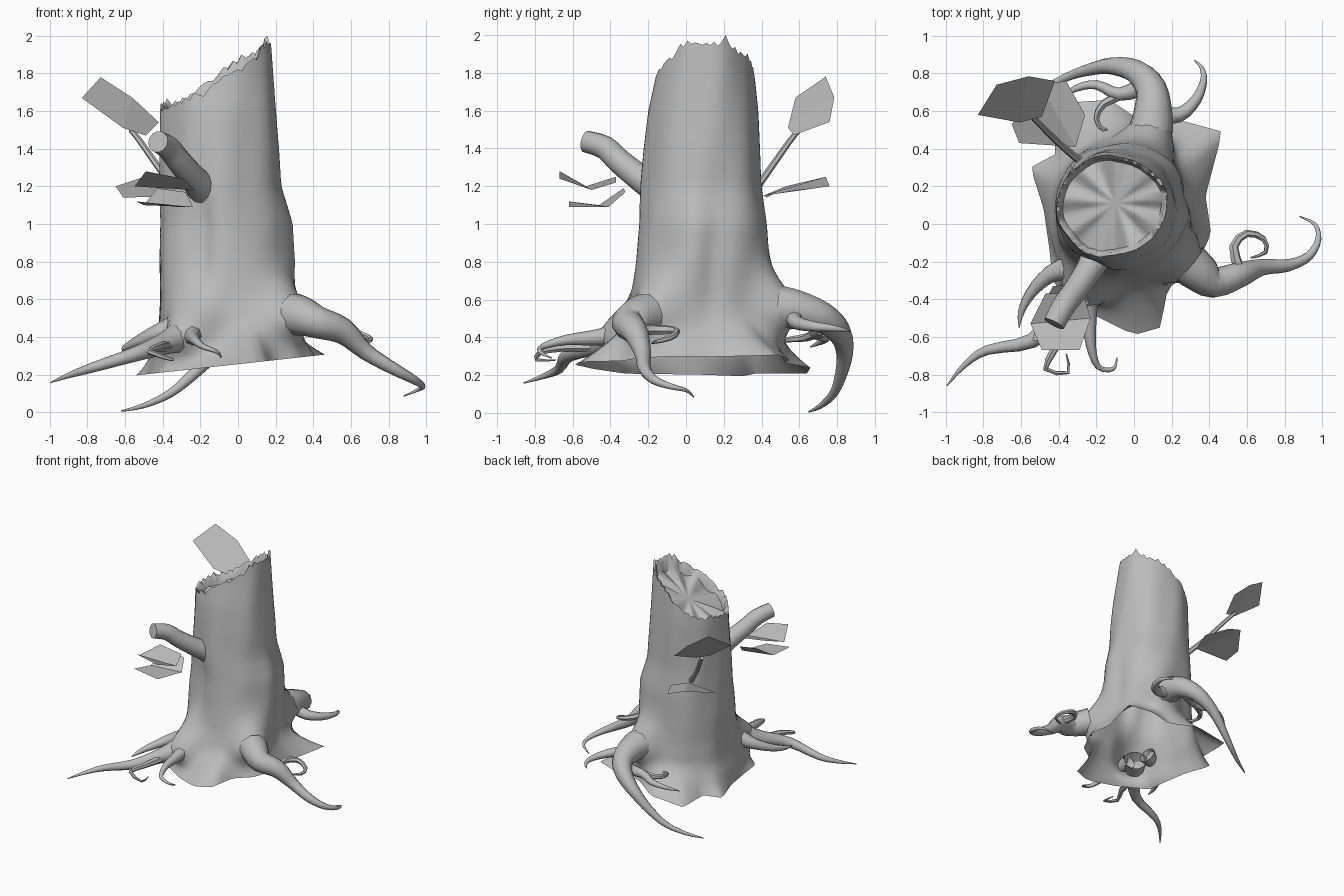
import bpy
import bmesh
import math
import random
from mathutils import Vector

random.seed(4)

if "Cube" in bpy.data.objects:
    bpy.data.objects.remove(bpy.data.objects["Cube"], do_unlink=True)

# One flat grey for the whole stump
GREY = (0.5, 0.5, 0.5, 1.0)
bark = bpy.data.materials.new("plain grey bark")
bark.use_nodes = True
bark.diffuse_color = GREY
bark.node_tree.nodes["Principled BSDF"].inputs["Base Color"].default_value = GREY


def finish(name, bm, smooth=True):
    """Turn a bmesh into a named, shaded object."""
    mesh = bpy.data.meshes.new(name)
    bm.to_mesh(mesh)
    bm.free()
    mesh.materials.append(bark)
    obj = bpy.data.objects.new(name, mesh)
    bpy.context.scene.collection.objects.link(obj)
    if smooth:
        bpy.ops.object.select_all(action='DESELECT')
        obj.select_set(True)
        bpy.context.view_layer.objects.active = obj
        bpy.ops.object.shade_smooth_by_angle(angle=math.radians(50))


def lookup(table, key):
    """Linear interpolation in rows whose first entry is the key."""
    if key <= table[0][0]:
        return table[0][1:]
    for low, high in zip(table, table[1:]):
        if key <= high[0]:
            t = (key - low[0]) / (high[0] - low[0])
            return [a + (b - a) * t for a, b in zip(low[1:], high[1:])]
    return table[-1][1:]


def bell(value, width):
    return math.exp(-(value / width) ** 2)


def turn(a, b):
    """Signed difference between two angles."""
    return (a - b + math.pi) % math.tau - math.pi


def bridge(bm, rings):
    for low, high in zip(rings, rings[1:]):
        n = len(low)
        for j in range(n):
            k = (j + 1) % n
            bm.faces.new((low[j], low[k], high[k], high[j]))


# Trunk profile: height, then left, right, front and back extents
PROFILE = [
    (.32, -.45, .33, -.38, .50), (.45, -.43, .30, -.33, .47),
    (.6, -.42, .29, -.29, .45), (.8, -.42, .30, -.26, .44),
    (1.0, -.41, .29, -.24, .43), (1.2, -.41, .23, -.235, .40),
    (1.4, -.41, .22, -.22, .39), (1.6, -.41, .205, -.20, .38),
    (1.8, -.40, .19, -.16, .36), (2.0, -.37, .175, -.12, .34)]
# Torn bottom edge, anticlockwise from the right
SKIRT = [
    (.41, -.05), (.38, .15), (.47, .49), (.25, .55), (.08, .52), (-.13, .66),
    (-.42, .64), (-.42, .37), (-.55, .30), (-.48, .08), (-.45, -.13),
    (-.43, -.32), (-.2, -.49), (0, -.59), (.14, -.55), (.18, -.34), (.32, -.25)]
# Broken top edge: height against x
RIM = [(-.41, 1.61), (-.25, 1.67), (-.05, 1.81), (.05, 1.87), (.17, 1.96)]
CENTRE = Vector((-.1, .1))
# Angle and height where the trunk swells out into a root
SWELLS = [(math.radians(a), z) for a, z in ((-38, .51), (67, .54), (-119, .43))]
# Long grooves and one ridge down the sides: angle, height, depth, width
RIPPLES = [(.15, .75, -.075, .2), (-1.95, .95, -.08, .16), (-2.5, .9, .05, .35)]


def skirt_point(angle):
    """Where a ray from the trunk centre meets the torn bottom edge."""
    ray = Vector((math.cos(angle), math.sin(angle)))
    for i, point in enumerate(SKIRT):
        a = Vector(point) - CENTRE
        edge = Vector(SKIRT[(i + 1) % len(SKIRT)]) - CENTRE - a
        det = ray.x * edge.y - ray.y * edge.x
        if abs(det) < 1e-6:
            continue
        reach = (a.x * edge.y - a.y * edge.x) / det
        along = (a.x * ray.y - a.y * ray.x) / det
        if reach > 0 and -1e-6 <= along <= 1 + 1e-6:
            return CENTRE + ray * reach
    return CENTRE + ray * .5


def trunk_point(angle, z, base):
    x0, x1, y0, y1 = lookup(PROFILE, z)
    swell = 1 + .014 * math.sin(5 * angle + 3 * z) + .01 * math.sin(8 * angle - 4 * z)
    for root, height in SWELLS:
        reach = .18 if z > height else .13
        swell += .45 * bell(turn(angle, root), .33) * bell(z - height, reach)
    for side, height, depth, width in RIPPLES:
        swell += depth * bell(turn(angle, side), width) * bell(z - height, .33)
    point = Vector(((x0 + x1) / 2 + (x1 - x0) / 2 * math.cos(angle) * swell,
                    (y0 + y1) / 2 + (y1 - y0) / 2 * math.sin(angle) * swell))
    flare = max(0, 1 - (z - base) / .24) ** 2
    return point.lerp(skirt_point(angle), flare)


def build_trunk():
    segments, levels = 72, 36
    bm = bmesh.new()
    columns = []
    axis = Vector((-.1, .11, 1.69))
    for j in range(segments):
        angle = math.tau * j / segments
        base = .255 + .11 * skirt_point(angle).x
        top = lookup(RIM, -.1 + .29 * math.cos(angle))[0] + .02 * math.sin(angle)
        # Every other point is a splinter tip or notch
        jag = random.uniform(-.03, .035) if j % 2 else 0
        top = 2.0 if j == 5 else min(1.98, top + jag)
        column = []
        for i in range(levels + 1):
            z = base + (top - base) * (i / levels) ** 1.25
            p = trunk_point(angle, z, base)
            column.append((p.x, p.y, z))
        # Splintered lip, inner wall and crumpled heartwood
        outer = Vector(column[-1])
        smooth_top = lookup(RIM, outer.x)[0]
        crease = .025 * math.sin(9 * angle)
        for inward, drop in ((.06, .015), (.11, .08), (.55, .07)):
            p = outer.lerp(axis, inward)
            level = smooth_top - drop + crease
            p.z = top - drop if inward < .1 else level + (axis.z - level) * inward
            column.append(p)
        columns.append([bm.verts.new(co) for co in column])
    rings = [list(ring) for ring in zip(*columns)]
    bridge(bm, rings)
    hub = bm.verts.new(axis)
    last = rings[-1]
    for j in range(segments):
        bm.faces.new((last[j], last[(j + 1) % segments], hub))
    finish("trunk", bm)


def tube(name, points, sides=10, steps=3):
    """Round limb through (x, y, z, radius) points, open where it joins its parent."""
    pts = [Vector(p) for p in points]
    path = []
    for i in range(len(pts) - 1):
        a, b = pts[max(i - 1, 0)], pts[i]
        c, d = pts[i + 1], pts[min(i + 2, len(pts) - 1)]
        for s in range(steps):
            t = s / steps
            path.append(.5 * (2 * b + (c - a) * t + (2 * a - 5 * b + 4 * c - d) * t * t
                              + (3 * b - a - 3 * c + d) * t ** 3))
    path.append(pts[-1])
    bm = bmesh.new()
    rings, side = [], None
    for i, p in enumerate(path):
        ahead = (path[min(i + 1, len(path) - 1)] - path[max(i - 1, 0)]).to_3d().normalized()
        side = ahead.orthogonal() if side is None else side - ahead * side.dot(ahead)
        side.normalize()
        up = ahead.cross(side)
        ring = []
        for j in range(sides):
            a = math.tau * j / sides
            ring.append(bm.verts.new(
                p.to_3d() + (side * math.cos(a) + up * math.sin(a)) * max(p.w, .002)))
        rings.append(ring)
    bridge(bm, rings)
    bm.faces.new(rings[-1])
    finish(name, bm)


def leaf(name, corners):
    """Six-cornered sheet folded across the middle."""
    bm = bmesh.new()
    v = [bm.verts.new(c) for c in corners]
    for order in ((0, 1, 2, 5), (2, 3, 4, 5)):
        face = bm.faces.new([v[i] for i in order])
        face.normal_update()
        if face.normal.z < 0:
            face.normal_flip()
    finish(name, bm, smooth=False)


build_trunk()

# Left root with its curled rootlet
tube("left_root", [
    (.29, -.21, .52, .115), (.35, -.26, .505, .105), (.43, -.31, .475, .085),
    (.56, -.27, .43, .07), (.68, -.23, .32, .045), (.82, -.22, .235, .034),
    (.93, -.17, .175, .024), (.98, -.08, .14, .016), (.96, 0, .12, .01),
    (.88, .04, .085, .003)])
tube("left_rootlet", [
    (.56, -.24, .44, .03), (.53, -.12, .44, .025), (.6, -.05, .43, .02),
    (.69, -.08, .4, .016), (.7, -.15, .38, .012), (.62, -.18, .37, .005)], 6, 2)

# Back root with its rootlets
tube("back_root", [
    (.09, .5, .555, .12), (.1, .59, .545, .105), (.09, .72, .505, .083),
    (.01, .81, .43, .065), (-.12, .84, .32, .045), (-.24, .82, .2, .032),
    (-.36, .78, .1, .023), (-.5, .71, .035, .014), (-.62, .65, .006, .004)])
tube("back_left_rootlet", [
    (.11, .58, .51, .05), (.24, .58, .48, .04), (.33, .66, .46, .03),
    (.37, .76, .45, .02), (.36, .83, .44, .012), (.32, .87, .43, .003)], 8)
tube("back_right_rootlet", [
    (.05, .73, .45, .05), (-.08, .69, .42, .035), (-.2, .74, .4, .025),
    (-.31, .72, .38, .018), (-.4, .66, .35, .004)], 8)
tube("back_curl_rootlet", [
    (-.03, .7, .43, .03), (-.16, .64, .4, .022), (-.2, .56, .39, .016),
    (-.16, .5, .38, .012), (-.08, .51, .37, .004)], 6, 2)

# Front right root with its rootlets
tube("front_root", [
    (-.27, -.31, .415, .095), (-.31, -.36, .4, .085), (-.39, -.46, .365, .06),
    (-.54, -.62, .31, .04), (-.78, -.67, .235, .026), (-.9, -.75, .195, .015),
    (-.995, -.86, .158, .003)])
tube("front_outer_rootlet", [
    (-.33, -.23, .45, .07), (-.45, -.27, .41, .045), (-.55, -.37, .365, .03),
    (-.6, -.47, .34, .018), (-.61, -.55, .33, .003)], 8)
tube("front_inner_rootlet", [
    (-.25, -.36, .42, .065), (-.24, -.46, .4, .045), (-.23, -.64, .385, .027),
    (-.19, -.76, .35, .016), (-.11, -.77, .32, .011), (-.09, -.71, .29, .003)], 8)
tube("front_curl_rootlet", [
    (-.38, -.5, .35, .03), (-.42, -.66, .345, .022), (-.47, -.77, .32, .015),
    (-.35, -.79, .28, .01), (-.36, -.69, .28, .004)], 6, 2)

# Sawn-off branch and the thin twig behind
tube("cut_branch", [
    (-.19, -.15, 1.19, .09), (-.23, -.23, 1.235, .073), (-.31, -.35, 1.33, .066),
    (-.37, -.43, 1.405, .063), (-.425, -.53, 1.437, .058)], 14)
tube("twig", [
    (-.28, .33, 1.13, .022), (-.4, .43, 1.27, .018), (-.52, .55, 1.44, .016),
    (-.57, .6, 1.5, .014)], 6, 2)

# Leaves
leaf("upper_front_leaf", [
    (-.49, -.67, 1.28), (-.29, -.67, 1.24), (-.23, -.5, 1.18),
    (-.27, -.37, 1.22), (-.47, -.37, 1.25), (-.55, -.53, 1.2)])
leaf("lower_front_leaf", [
    (-.54, -.62, 1.12), (-.32, -.62, 1.09), (-.24, -.41, 1.09),
    (-.28, -.32, 1.17), (-.43, -.33, 1.19), (-.5, -.46, 1.1)])
leaf("upper_back_leaf", [
    (-.83, .58, 1.67), (-.73, .74, 1.78), (-.56, .785, 1.67),
    (-.42, .76, 1.54), (-.49, .57, 1.47), (-.61, .54, 1.51)])
leaf("lower_back_leaf", [
    (-.65, .53, 1.2), (-.61, .43, 1.14), (-.31, .41, 1.15),
    (-.26, .58, 1.18), (-.36, .76, 1.2), (-.5, .74, 1.25)])
